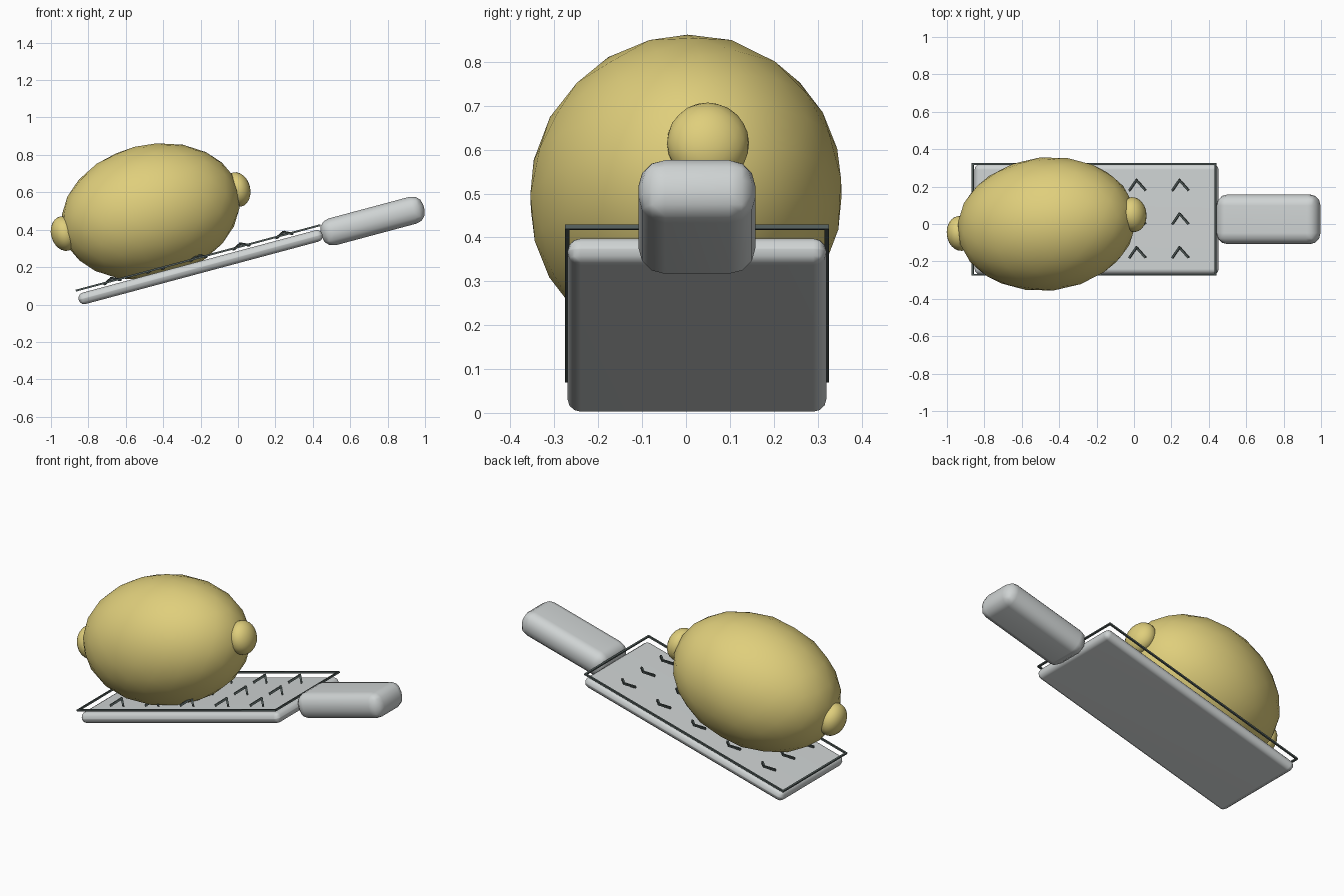
import bpy, bmesh, math
from mathutils import Matrix, Vector

if "Cube" in bpy.data.objects:
    bpy.data.objects.remove(bpy.data.objects["Cube"])


def material(name, rgb):
    m = bpy.data.materials.new(name)
    m.diffuse_color = (*rgb, 1.0)
    m.use_nodes = True
    m.node_tree.nodes["Principled BSDF"].inputs["Base Color"].default_value = m.diffuse_color
    return m


STEEL = material("light_grey_metal", (0.62, 0.65, 0.65))
DARK = material("dark_grey_metal", (0.085, 0.11, 0.105))
YELLOW = material("lemon_yellow", (0.74, 0.62, 0.20))

# Tilted local frame of the grater: x along its length, z off its face
TILT = Matrix.Translation((-0.20, 0.025, 0.20)) @ Matrix.Rotation(math.radians(-15), 4, 'Y')
# Local frame of the lemon: x along its long axis
FRUIT = (Matrix.Translation((-0.467, 0.0, 0.497))
         @ Matrix.Rotation(math.radians(6.2), 4, 'Z')
         @ Matrix.Rotation(math.radians(-14.2), 4, 'Y'))


def finish(name, bm, mat, matrix, smooth=False):
    me = bpy.data.meshes.new(name)
    bm.to_mesh(me)
    bm.free()
    me.materials.append(mat)
    if smooth:
        me.shade_smooth()
    ob = bpy.data.objects.new(name, me)
    ob.matrix_world = matrix
    bpy.context.collection.objects.link(ob)
    return ob


def rounded_box(name, size, centre, radius, mat):
    bm = bmesh.new()
    bmesh.ops.create_cube(bm, size=1.0)
    bmesh.ops.scale(bm, vec=size, verts=bm.verts)
    bmesh.ops.bevel(bm, geom=bm.edges[:], offset=radius, segments=3,
                    profile=0.5, affect='EDGES')
    ob = finish(name, bm, mat, TILT @ Matrix.Translation(centre), True)
    ob.modifiers.new("normals", 'WEIGHTED_NORMAL')


def bar(bm, a, b, thick):
    """Square bar from a to b."""
    a, b = Vector(a), Vector(b)
    d = b - a
    m = (Matrix.Translation((a + b) / 2) @ d.to_track_quat('X', 'Z').to_matrix().to_4x4()
         @ Matrix.Diagonal((d.length + thick * 0.9, thick, thick, 1)))
    bmesh.ops.create_cube(bm, size=1.0, matrix=m)


def ellipsoid(name, radii, x, subdiv):
    bm = bmesh.new()
    bmesh.ops.create_icosphere(bm, subdivisions=subdiv, radius=1.0)
    bmesh.ops.scale(bm, vec=radii, verts=bm.verts)
    finish(name, bm, YELLOW, FRUIT @ Matrix.Translation((x, 0, 0)), True)


# Grater plate and handle
rounded_box("plate", (1.35, 0.59, 0.063), (0, 0, 0), 0.03, STEEL)
rounded_box("handle", (0.568, 0.266, 0.148), (0.952, 0, 0), 0.06, STEEL)

# Thin wire rim just above the plate
bm = bmesh.new()
hx, hy, hz = 0.672, 0.296, 0.051
for s in (-1, 1):
    bar(bm, (-hx, s * hy, hz), (hx, s * hy, hz), 0.010)
    bar(bm, (s * hx, -hy, hz), (s * hx, hy, hz), 0.010)
finish("rim", bm, DARK, TILT)

# Grid of raised chevron teeth
bm = bmesh.new()
for i in range(-2, 3):
    for j in range(-1, 2):
        u, v = i * 0.238, j * 0.18 + 0.003
        tip = (u, v + 0.027, 0.066)
        for s in (-1, 1):
            bar(bm, (u + s * 0.042, v - 0.025, 0.046), tip, 0.011)
finish("teeth", bm, DARK, TILT)

# Lemon body with a nub at each end
ellipsoid("lemon_body", (0.487, 0.357, 0.357), 0, 3)
for side, s in (("upper", 1), ("lower", -1)):
    ellipsoid(side + "_nub", (0.07, 0.094, 0.094), s * 0.48, 3)
